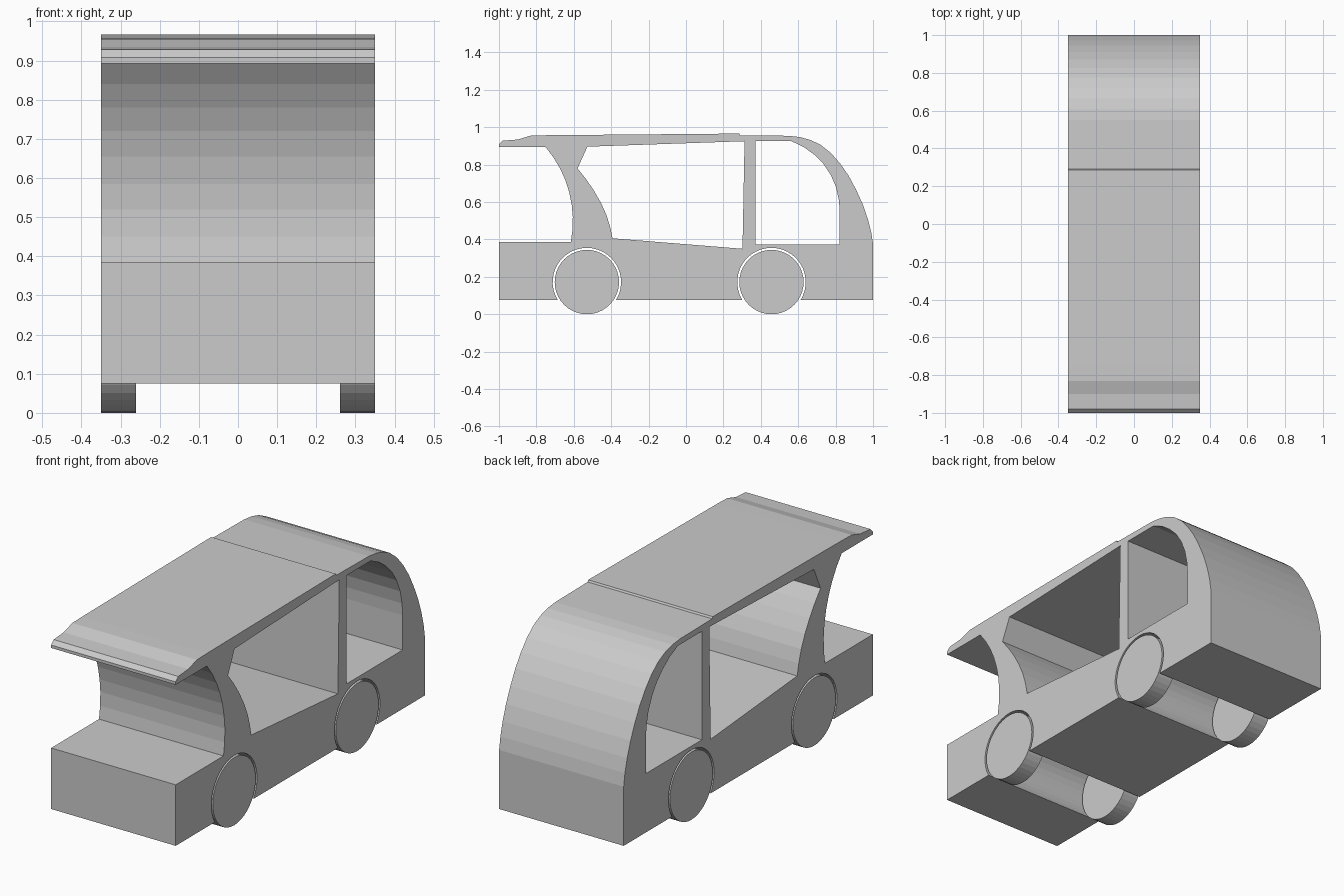
import bpy, bmesh
from math import sin, cos, asin, sqrt, pi, radians

if "Cube" in bpy.data.objects:
    bpy.data.objects.remove(bpy.data.objects["Cube"])

HALF_WIDTH = 0.35
FLOOR = 0.075
WHEEL_R, ARCH_R = 0.172, 0.183
AXLES = (-0.53, 0.457)


def arch(y, steps=26):
    """Wheel arch points, running from its rear foot over to its front foot."""
    start = asin((FLOOR - WHEEL_R) / ARCH_R)
    sweep = pi - 2 * start
    return [(y + ARCH_R * cos(start + sweep * i / steps),
             WHEEL_R + ARCH_R * sin(start + sweep * i / steps)) for i in range(steps + 1)]


def extruded_profile(name, loops):
    """Side profile (y, z) with holes, extruded across the full width."""
    curve = bpy.data.curves.new(name, 'CURVE')
    curve.dimensions = '2D'
    curve.fill_mode = 'BOTH'
    curve.extrude = HALF_WIDTH
    for pts in loops:
        spline = curve.splines.new('POLY')
        spline.points.add(len(pts) - 1)
        for p, (y, z) in zip(spline.points, pts):
            p.co = (y, z, 0, 1)
        spline.use_cyclic_u = True
        spline.use_smooth = False
    obj = bpy.data.objects.new(name, curve)
    bpy.context.collection.objects.link(obj)
    obj.rotation_euler = (radians(90), 0, radians(90))
    bpy.ops.object.select_all(action='DESELECT')
    obj.select_set(True)
    bpy.context.view_layer.objects.active = obj
    bpy.ops.object.convert(target='MESH')
    obj = bpy.context.object
    bm = bmesh.new()
    bm.from_mesh(obj.data)
    bmesh.ops.remove_doubles(bm, verts=bm.verts, dist=1e-4)
    bmesh.ops.recalc_face_normals(bm, faces=bm.faces)
    for f in bm.faces:
        f.smooth = False
    bm.to_mesh(obj.data)
    bm.free()
    return obj


# Curved front pillar, rising from the nose deck to the roof overhang
pillar = [(-1.21 + sqrt(0.605 ** 2 - (z - 0.5) ** 2), z)
          for z in (0.385, 0.45, 0.52, 0.585, 0.655, 0.72, 0.78, 0.84, 0.893)]

# Roof with stepped front lip and seam
roof = [(-1, 0.893), (-1, 0.908), (-0.98, 0.928), (-0.90, 0.934), (-0.83, 0.955),
        (-0.75, 0.957), (0.285, 0.966), (0.29, 0.957), (0.55, 0.954)]

# Rounded tail
tail = [(0.61, 0.947), (0.665, 0.932), (0.72, 0.906), (0.775, 0.862), (0.825, 0.805),
        (0.87, 0.74), (0.91, 0.665), (0.945, 0.588), (0.972, 0.51), (0.99, 0.44),
        (1, 0.375), (1, FLOOR)]

outline = ([(-1, FLOOR), (-1, 0.385)] + pillar + roof + tail
           + arch(AXLES[1]) + arch(AXLES[0]))

# Side openings running through the cabin
door_opening = [(-0.527, 0.896), (0.313, 0.925), (0.302, 0.35), (-0.393, 0.406),
                (-0.405, 0.465), (-0.425, 0.53), (-0.455, 0.596), (-0.493, 0.662),
                (-0.534, 0.722), (-0.58, 0.78)]
rear_window = [(0.372, 0.374), (0.372, 0.925), (0.564, 0.925), (0.63, 0.894),
               (0.687, 0.852), (0.735, 0.804), (0.773, 0.747), (0.802, 0.68),
               (0.817, 0.612), (0.822, 0.55), (0.822, 0.374)]

extruded_profile("car_body", [outline, door_opening, rear_window])

# Four wheels, flush with the body sides
WHEEL_W = 0.09
for end, y in zip(("front", "rear"), AXLES):
    for side, s in (("left", -1), ("right", 1)):
        bpy.ops.mesh.primitive_cylinder_add(
            vertices=40, radius=WHEEL_R, depth=WHEEL_W,
            location=(s * (HALF_WIDTH - WHEEL_W / 2), y, WHEEL_R),
            rotation=(0, radians(90), 0))
        bpy.context.object.name = f"{end}_{side}_wheel"
